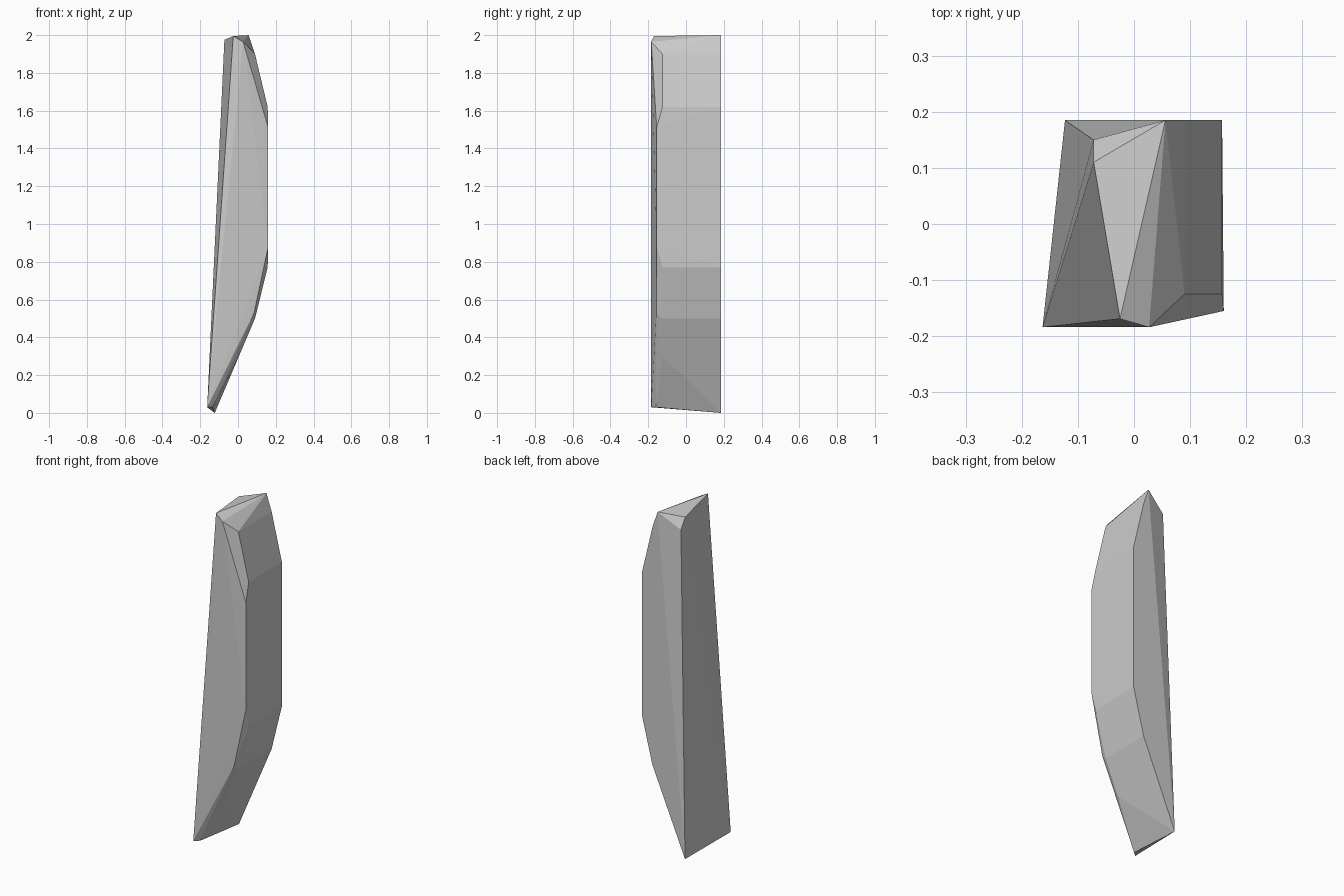
import bpy, bmesh

if "Cube" in bpy.data.objects:
    bpy.data.objects.remove(bpy.data.objects["Cube"])

BACK = 0.185
# Curved right-hand profile (x, z), swept from the front chamfer to the back face
profile = [(0.005, 0.30), (0.09, 0.50), (0.157, 0.77), (0.157, 1.62), (0.09, 1.90)]
points = [(x, y, z) for x, z in profile for y in (-0.125, BACK)]

# Front face outline, pinched towards the bottom tip
points += [(-0.163, -0.184, 0.03), (-0.135, -0.16, 0.03), (0.085, -0.157, 0.53),
           (0.16, -0.155, 0.88), (0.16, -0.155, 1.51), (0.027, -0.184, 1.965)]

# Chipped top, left edge and back bottom tip
points += [(-0.025, -0.169, 1.995), (-0.072, 0.11, 1.975), (-0.072, 0.15, 1.915),
           (0.056, BACK, 2.0), (-0.123, BACK, 0.0)]

# Faceted shard: convex hull of the outline points
bm = bmesh.new()
verts = [bm.verts.new(p) for p in points]
bmesh.ops.convex_hull(bm, input=verts)
loose = [v for v in bm.verts if not v.link_faces]
bmesh.ops.delete(bm, geom=loose, context='VERTS')
bmesh.ops.dissolve_limit(bm, angle_limit=0.01, verts=bm.verts[:], edges=bm.edges[:])
bmesh.ops.recalc_face_normals(bm, faces=bm.faces[:])

mesh = bpy.data.meshes.new("stone_shard")
bm.to_mesh(mesh)
bm.free()
bpy.context.collection.objects.link(bpy.data.objects.new("stone_shard", mesh))
